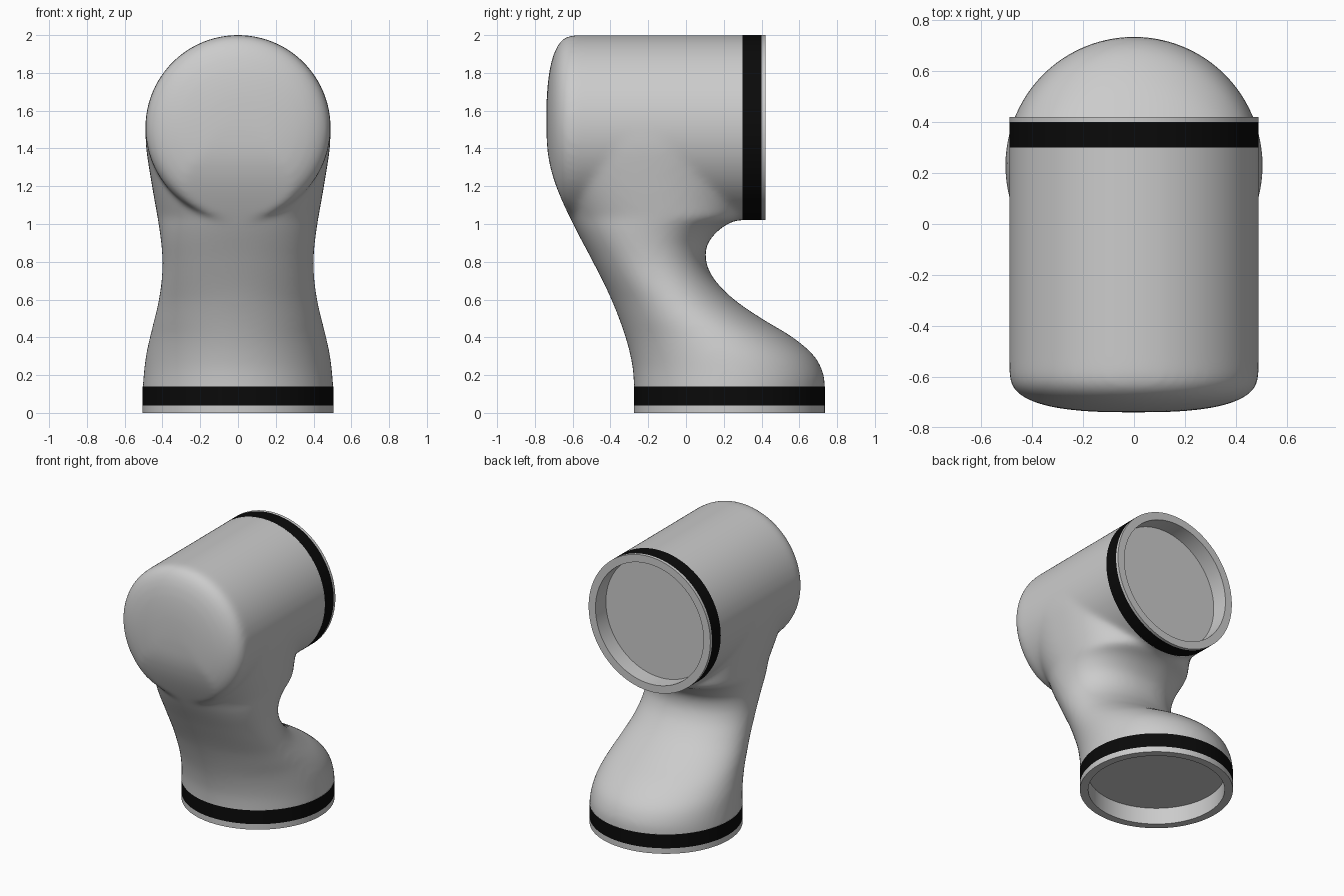
import bpy, bmesh, math
from mathutils import Matrix, Vector

cube = bpy.data.objects.get("Cube")
if cube:
    bpy.data.objects.remove(cube)


def material(name, value, rough):
    m = bpy.data.materials.new(name)
    m.use_nodes = True
    color = (value, value, value, 1)
    m.diffuse_color = color
    node = m.node_tree.nodes["Principled BSDF"]
    node.inputs["Base Color"].default_value = color
    node.inputs["Roughness"].default_value = rough
    return m


grey = material("light grey", 0.6, 0.5)
black = material("black", 0.003, 0.5)

SEG = 96
BASE_Y, BASE_R = 0.23, 0.505
HEAD_Z, HEAD_R = 1.51, 0.49
HEAD_END, CAP_START, CAP_DEPTH = 0.42, -0.58, 0.16
HEAD_MATRIX = Matrix.Translation((0, 0, HEAD_Z)) @ Matrix.Rotation(-math.pi / 2, 4, "X")


def curve(knots, t):
    """Smooth curve through (position, value) knots."""
    if t <= knots[0][0]:
        return knots[0][1]
    if t >= knots[-1][0]:
        return knots[-1][1]

    def slope(i):
        a, b = knots[max(i - 1, 0)], knots[min(i + 1, len(knots) - 1)]
        return (b[1] - a[1]) / (b[0] - a[0])

    i = max(k for k in range(len(knots)) if knots[k][0] <= t)
    (t0, v0), (t1, v1) = knots[i], knots[i + 1]
    h = t1 - t0
    u = (t - t0) / h
    return ((1 + 2 * u) * (1 - u) ** 2 * v0 + u * (1 - u) ** 2 * h * slope(i)
            + u * u * (3 - 2 * u) * v1 + u * u * (u - 1) * h * slope(i + 1))


def loft(name, rings, mats=(grey,)):
    """Closed skin through a list of point rings, capped at both ends."""
    bm = bmesh.new()
    loops = [[bm.verts.new(p) for p in ring] for ring in rings]
    for a, b in zip(loops, loops[1:]):
        for i in range(SEG):
            j = (i + 1) % SEG
            bm.faces.new((a[i], a[j], b[j], b[i]))
    bm.faces.new(loops[0][::-1])
    bm.faces.new(loops[-1])
    bmesh.ops.recalc_face_normals(bm, faces=bm.faces)
    return add_object(name, bm, mats)


def add_object(name, bm, mats):
    mesh = bpy.data.meshes.new(name)
    bm.to_mesh(mesh)
    bm.free()
    obj = bpy.data.objects.new(name, mesh)
    bpy.context.collection.objects.link(obj)
    for m in mats:
        mesh.materials.append(m)
    return obj


def circle(r, h):
    return [Vector((r * math.cos(a), r * math.sin(a), h))
            for a in (2 * math.pi * i / SEG for i in range(SEG))]


def shade(obj, angle):
    bpy.ops.object.select_all(action="DESELECT")
    obj.select_set(True)
    bpy.context.view_layer.objects.active = obj
    bpy.ops.object.shade_smooth_by_angle(angle=math.radians(angle))


# Neck outlines: front edge, back edge and half width by height
FRONT = [(0.14, -0.275), (0.25, -0.284), (0.4, -0.32), (0.6, -0.395), (0.8, -0.493),
         (1.0, -0.598), (1.2, -0.687), (1.35, -0.728), (1.5, -0.74)]
BACK = [(0.14, 0.735), (0.2, 0.73), (0.3, 0.68), (0.4, 0.565), (0.5, 0.4), (0.6, 0.255),
        (0.7, 0.155), (0.78, 0.112), (0.84, 0.103), (0.9, 0.117), (0.96, 0.165),
        (1.0, 0.22), (1.03, 0.29)]
WIDTH = [(0.14, 0.505), (0.3, 0.488), (0.45, 0.455), (0.6, 0.42), (0.78, 0.4),
         (0.95, 0.413), (1.2, 0.455), (1.4, 0.486), (1.5, 0.49)]


def neck_ring(z):
    front, back, width = (curve(k, z) for k in (FRONT, BACK, WIDTH))
    # Sections go from round at the base to slightly squarer at the head
    power = 2 / (2 + 0.6 * min(max((z - 0.6) / 0.8, 0), 1))
    ring = []
    for p in circle(1, z):
        x = math.copysign(abs(p.x) ** power, p.x) * width
        y = math.copysign(abs(p.y) ** power, p.y) * (back - front) / 2
        ring.append((x, y + (front + back) / 2, z))
    return ring


neck = loft("neck_helper", [neck_ring(-0.1 + 0.02 * i) for i in range(81)])


# Head: horizontal drum with a rounded front cap that blends into the neck
def head_ring(r, y):
    ring = [HEAD_MATRIX @ p for p in circle(r, y)]
    for p in ring:
        if p.z < 1.5:
            p.y = max(p.y, curve(FRONT, p.z))
    return ring


rings = []
for i in range(1, 25):
    a = math.pi / 2 * i / 24
    rings.append(head_ring(HEAD_R * math.sin(a) ** (2 / 2.7),
                           CAP_START - CAP_DEPTH * max(math.cos(a), 0) ** (2 / 2.7)))
rings += [head_ring(HEAD_R, CAP_START + 0.1 * i) for i in range(1, 12)]
drum = loft("head_helper", rings)

# Join, blend the seam and trim the ends flush with the collars
union = drum.modifiers.new("union", "BOOLEAN")
union.operation = "UNION"
union.solver = "EXACT"
union.object = neck
remesh = drum.modifiers.new("remesh", "REMESH")
remesh.mode = "VOXEL"
remesh.voxel_size = 0.016
smooth = drum.modifiers.new("smooth", "SMOOTH")
smooth.factor = 0.5
smooth.iterations = 18

bpy.context.view_layer.update()
evaluated = drum.evaluated_get(bpy.context.evaluated_depsgraph_get())
bm = bmesh.new()
bm.from_mesh(evaluated.to_mesh())
evaluated.to_mesh_clear()
BAND_Y, BAND_Z = HEAD_END - 0.12, 0.14
for point, normal in (((0, 0, BAND_Z), (0, 0, 1)), ((0, BAND_Y, 0), (0, 1, 0))):
    bmesh.ops.bisect_plane(bm, geom=bm.verts[:] + bm.edges[:] + bm.faces[:],
                           plane_co=point, plane_no=normal)
extra = []
for f in bm.faces:
    c = f.calc_center_median()
    if c.z < BAND_Z or (c.y > BAND_Y and c.z > 0.9):
        extra.append(f)
bmesh.ops.delete(bm, geom=extra, context="FACES")
for f in bm.faces:
    f.material_index = 0
body = add_object("elbow_body", bm, (grey,))
shade(body, 60)
for helper in (drum, neck):
    bpy.data.objects.remove(helper)


# Collars: open socket with a lip and a black band
def collar(name, radius, lip, length, matrix):
    inner = radius - 0.055
    profile = [(inner, 0.12), (inner, 0), (radius, 0), (radius, lip),
               (radius, length), (inner, length)]
    obj = loft(name, [[matrix @ p for p in circle(r, h)] for r, h in profile],
               (grey, black))
    for i in range(SEG):
        obj.data.polygons[3 * SEG + i].material_index = 1
    shade(obj, 30)


collar("base_collar", BASE_R, 0.04, BAND_Z, Matrix.Translation((0, BASE_Y, 0)))
collar("head_collar", HEAD_R, 0.02, HEAD_END - BAND_Y,
       Matrix.Translation((0, HEAD_END, HEAD_Z)) @ Matrix.Rotation(math.pi / 2, 4, "X"))
